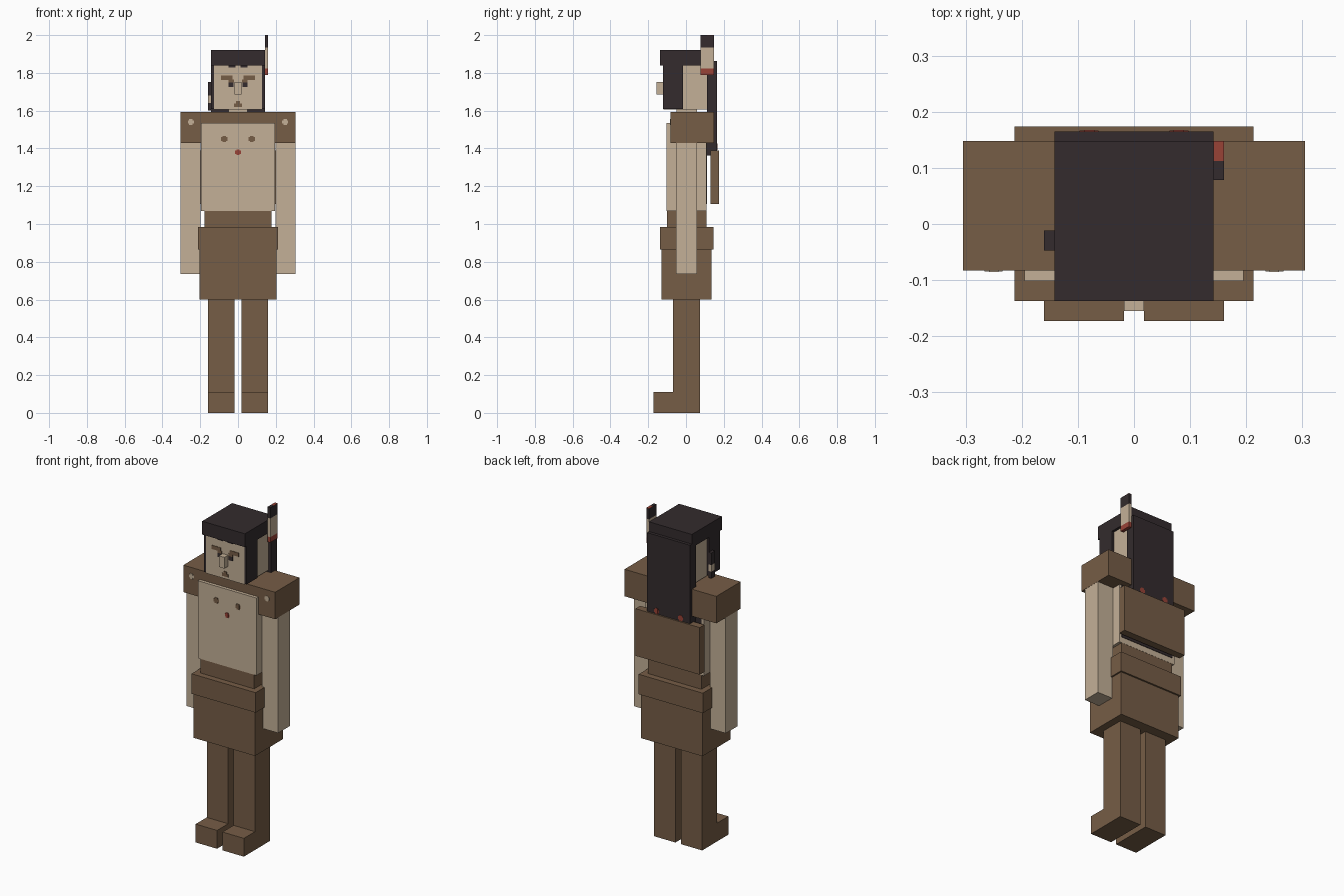
import bpy
import bmesh
from mathutils import Vector

cube = bpy.data.objects.get("Cube")
if cube:
    bpy.data.objects.remove(cube, do_unlink=True)


def material(name, rgb):
    lin = [((c / 255 + 0.055) / 1.055) ** 2.4 for c in rgb] + [1.0]
    m = bpy.data.materials.new(name)
    m.use_nodes = True
    m.diffuse_color = lin
    bsdf = next(n for n in m.node_tree.nodes if n.type == 'BSDF_PRINCIPLED')
    bsdf.inputs["Base Color"].default_value = lin
    bsdf.inputs["Roughness"].default_value = 0.9
    return m


skin = material("skin", (196, 176, 151))
brown = material("leather_brown", (118, 93, 70))
black = material("hair_black", (51, 43, 45))
red = material("bead_red", (152, 66, 54))


def box(name, x, y, z, *mats):
    """Box from (min, max) ranges on each axis."""
    bm = bmesh.new()
    bmesh.ops.create_cube(bm, size=1.0)
    for v in bm.verts:
        v.co = Vector([(r[0] + r[1]) / 2 + c * (r[1] - r[0])
                       for c, r in zip(v.co, (x, y, z))])
    mesh = bpy.data.meshes.new(name)
    bm.to_mesh(mesh)
    bm.free()
    for m in mats:
        mesh.materials.append(m)
    ob = bpy.data.objects.new(name, mesh)
    bpy.context.collection.objects.link(ob)
    return ob


def pair(name, x, y, z, mat):
    """The same box on the left (+x) and the right (-x)."""
    box("left_" + name, x, y, z, mat)
    box("right_" + name, (-x[1], -x[0]), y, z, mat)


def plus(name, x, y, z, mat, r=0.017):
    """Small painted cross on a front or back surface at y."""
    t = r * 0.55
    box(name + "_bar", (x - r, x + r), (y - 0.002, y + 0.002), (z - t, z + t), mat)
    box(name + "_post", (x - t, x + t), (y - 0.0025, y + 0.0025), (z - r, z + r), mat)


# Legs and feet
pair("leg", (0.018, 0.16), (-0.068, 0.075), (0.11, 0.6), brown)
pair("foot", (0.018, 0.16), (-0.173, 0.075), (0, 0.11), brown)

# Skirt, belt and waist
box("skirt", (-0.204, 0.204), (-0.13, 0.135), (0.6, 0.865), brown)
box("belt", (-0.213, 0.213), (-0.137, 0.145), (0.865, 0.985), brown)
box("waist", (-0.178, 0.178), (-0.101, 0.108), (0.985, 1.07), brown)

# Torso, arms and shoulder cape
box("torso", (-0.195, 0.195), (-0.102, 0.109), (1.07, 1.535), skin)
pair("arm", (0.198, 0.304), (-0.053, 0.057), (0.735, 1.53), skin)
box("shoulder_cape", (-0.305, 0.305), (-0.083, 0.148), (1.43, 1.592), brown)

# Chest and cape markings
for side, s in (("left", 1), ("right", -1)):
    plus(side + "_chest_mark", 0.072 * s, -0.102, 1.45, brown)
    plus(side + "_cape_stud", 0.25 * s, -0.083, 1.54, skin, 0.016)
plus("pendant", 0, -0.102, 1.38, red, 0.015)

# Back panel with dark cloth behind it
box("back_panel", (-0.213, 0.213), (0.13, 0.174), (1.107, 1.39), brown)
box("back_cloth", (-0.18, 0.18), (0.107, 0.112), (1.105, 1.43), black)

# Neck and head
box("neck", (-0.05, 0.05), (-0.05, 0.057), (1.585, 1.61), skin)
box("head", (-0.127, 0.127), (-0.12, 0.11), (1.605, 1.845), skin)
box("nose", (-0.018, 0.018), (-0.155, -0.12), (1.685, 1.752), skin)

# Hair
box("hair_cap", (-0.142, 0.142), (-0.137, 0.147), (1.84, 1.92), black)
pair("side_hair", (0.127, 0.142), (-0.121, -0.017), (1.61, 1.842), black)
box("long_back_hair", (-0.142, 0.142), (0.11, 0.165), (1.362, 1.862), black)
for side, s in (("left", 1), ("right", -1)):
    plus(side + "_hair_bead", 0.08 * s, 0.165, 1.408, red, 0.017)

# Painted face: (name, inner x, outer x, low z, high z, colour), mirrored
face = [
    ("brow", 0.03, 0.09, 1.762, 1.785, brown),
    ("inner_brow", 0.022, 0.05, 1.75, 1.765, brown),
    ("eye", 0.024, 0.05, 1.725, 1.75, black),
    ("hairline", 0.014, 0.05, 1.828, 1.842, black),
]
for name, x0, x1, z0, z1, mat in face:
    pair(name, (x0, x1), (-0.123, -0.119), (z0, z1), mat)
box("mouth", (-0.02, 0.02), (-0.123, -0.119), (1.62, 1.637), brown)
box("upper_lip", (-0.01, 0.01), (-0.123, -0.119), (1.637, 1.65), brown)

# Small braid on the right side, with a pale tie
for name, z, mat in (("braid_upper", (1.68, 1.752), black),
                     ("braid_tie", (1.64, 1.68), skin),
                     ("braid_lower", (1.6, 1.64), black)):
    box(name, (-0.16, -0.142), (-0.047, -0.012), z, mat)

# Feather on the left side: red base, pale middle, dark tip with a red rear top
for name, z, mat in (("feather_base", (1.79, 1.822), red),
                     ("feather_middle", (1.822, 1.935), skin),
                     ("feather_tip", (1.935, 1.998), black)):
    box(name, (0.142, 0.16), (0.078, 0.148), z, mat)
box("feather_top_front", (0.142, 0.16), (0.078, 0.112), (1.998, 2.0), black)
box("feather_top_rear", (0.142, 0.16), (0.112, 0.148), (1.998, 2.0), red)
